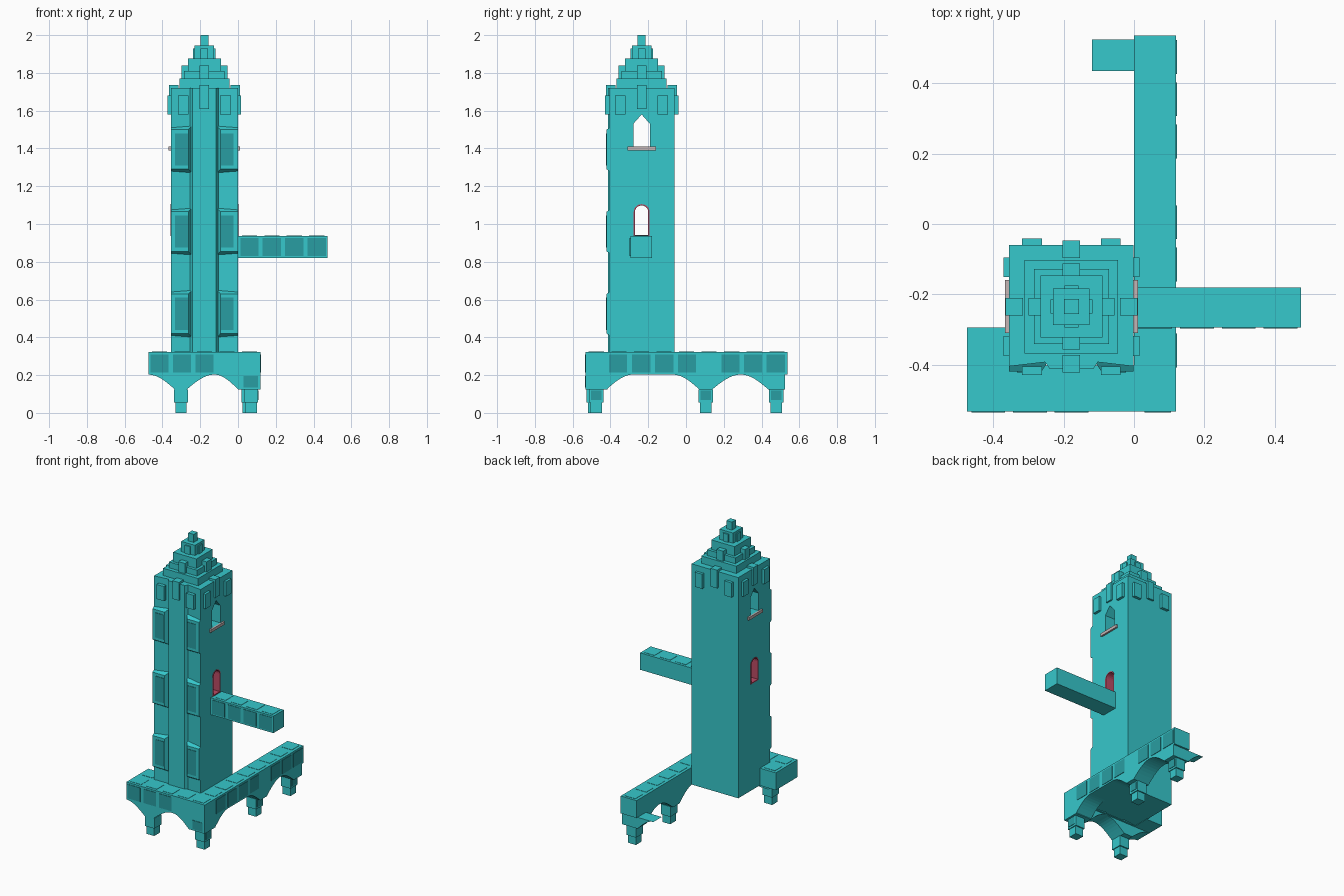
import bpy, bmesh, math
from mathutils import Vector

if "Cube" in bpy.data.objects:
    bpy.data.objects.remove(bpy.data.objects["Cube"])


def material(name, rgb):
    m = bpy.data.materials.new(name)
    m.use_nodes = True
    m.diffuse_color = (*rgb, 1)
    m.node_tree.nodes["Principled BSDF"].inputs["Base Color"].default_value = (*rgb, 1)
    return m


TEAL = material("teal stone", (0.037, 0.578, 0.604))
DARK = material("dark teal panel", (0.022, 0.34, 0.36))
RED = material("red lining", (0.5, 0.07, 0.13))
PALE = material("pale sill", (0.55, 0.46, 0.46))


def finish(name, bm, mat):
    bmesh.ops.recalc_face_normals(bm, faces=bm.faces)
    me = bpy.data.meshes.new(name)
    bm.to_mesh(me)
    bm.free()
    me.materials.append(mat)
    ob = bpy.data.objects.new(name, me)
    bpy.context.collection.objects.link(ob)
    return ob


def box(name, x, y, z, mat=TEAL):
    """Box from (low, high) pairs."""
    bm = bmesh.new()
    bmesh.ops.create_cube(bm, size=1)
    for v in bm.verts:
        v.co = Vector([r[0] if c < 0 else r[1] for c, r in zip(v.co, (x, y, z))])
    return finish(name, bm, mat)


def prism(name, pts, axis, lo, hi, mat=TEAL):
    """Extrude a 2D outline along x, y or z."""
    bm = bmesh.new()
    place = {"x": lambda a, b: (lo, a, b), "y": lambda a, b: (a, lo, b), "z": lambda a, b: (a, b, lo)}[axis]
    face = bm.faces.new([bm.verts.new(place(a, b)) for a, b in pts])
    out = bmesh.ops.extrude_face_region(bm, geom=[face])
    step = Vector([(hi - lo) * (axis == k) for k in "xyz"])
    bmesh.ops.translate(bm, vec=step, verts=[g for g in out["geom"] if isinstance(g, bmesh.types.BMVert)])
    return finish(name, bm, mat)


def around(c, h):
    return (c - h, c + h)


# Tower shaft, with a shallow groove beside each front corner
CX, CY, HALF = -0.178, -0.235, 0.177
BACK, FRONT = -0.06, -0.412
left_half = [(-HALF, BACK), (-HALF, -0.405), (-0.075, -0.393), (-0.062, FRONT)]
outline = [(CX + x, y) for x, y in left_half] + [(CX - x, y) for x, y in reversed(left_half)]
tower = prism("tower_shaft", outline, "z", 0.205, 1.72)


# Window openings straight through the tower
def arch_outline(half, bottom, spring, rise):
    n = 10
    curve = [(CY + half * math.cos(math.pi * i / n), spring + rise * math.sin(math.pi * i / n))
             for i in range(n + 1)]
    return [(CY - half, bottom), (CY + half, bottom)] + curve


pointed = [(CY - 0.044, 1.41), (CY + 0.044, 1.41), (CY + 0.044, 1.53), (CY, 1.58), (CY - 0.044, 1.53)]
outer = arch_outline(0.042, 0.936, 1.065, 0.04)
inner = arch_outline(0.035, 0.943, 1.065, 0.033)


def cut(target, pts):
    cutter = prism("cutter", pts, "x", -1, 1)
    cutter.hide_render = True
    mod = target.modifiers.new("opening", "BOOLEAN")
    mod.operation, mod.solver, mod.object = "DIFFERENCE", "EXACT", cutter
    deps = bpy.context.evaluated_depsgraph_get()
    target.data = bpy.data.meshes.new_from_object(target.evaluated_get(deps))
    target.modifiers.clear()
    bpy.data.objects.remove(cutter)


cut(tower, pointed)
cut(tower, outer)
lining = prism("doorway_lining", outer, "x", CX - HALF - 0.003, CX + HALF + 0.003, RED)
cut(lining, inner)
for side in (-1, 1):
    edge = CX + side * HALF
    box("window_sill", sorted((edge, edge + side * 0.012)), around(CY, 0.075), (1.39, 1.41), PALE)

# Bevelled front corner blocks with dark panels
for z in (0.525, 0.96, 1.395):
    for side in (-1, 1):
        bm = bmesh.new()
        bmesh.ops.create_cube(bm, size=1)
        for v in bm.verts:
            front = v.co.y < 0
            out = HALF if v.co.x > 0 else (0.085 if front else 0.066)
            tall = 0.105 if front else 0.125
            v.co = Vector((CX + side * out, -0.42 if front else -0.39, z + math.copysign(tall, v.co.z)))
        finish("corner_block", bm, TEAL)
        box("corner_panel", around(CX + side * 0.121, 0.034), (-0.423, -0.42), around(z, 0.085), DARK)

# Stepped crown
for half, low, high in ((0.133, 1.72, 1.77), (0.107, 1.77, 1.81), (0.088, 1.81, 1.875),
                        (0.052, 1.875, 1.945), (0.021, 1.945, 2.0)):
    box("crown_step", around(CX, half), around(CY, half), (low, high))


def on_side(name, turn, across, out, z):
    """Box placed on one of the four tower sides."""
    u, v = around(across, out[2]), out[:2]
    s = 1 if turn < 2 else -1
    v = sorted((s * v[0], s * v[1]))
    ranges = (u, v) if turn % 2 else (v, u)
    box(name, [CX + a for a in ranges[0]], [CY + a for a in ranges[1]], z)


for turn in range(4):
    for a in (-0.112, 0.112):
        on_side("parapet_plaque", turn, a, (0.17, 0.194, 0.028), (1.58, 1.68))
    on_side("parapet_tab", turn, 0, (0.138, 0.188, 0.025), (1.61, 1.735))
    on_side("crown_tab", turn, 0, (0.08, 0.122, 0.025), (1.75, 1.84))
    on_side("upper_crown_tab", turn, 0, (0.04, 0.06, 0.02), (1.87, 1.93))

# Raised walkways and the high bridge
FLOOR, TOP = 0.203, 0.322
box("front_walkway", (-0.475, 0), (-0.533, FRONT + 0.01), (FLOOR, TOP))
box("left_walkway", (-0.475, -0.35), (-0.42, -0.295), (FLOOR, TOP))
box("right_walkway", (0, 0.12), (-0.533, 0.537), (FLOOR, TOP))
box("bridge", (-0.005, 0.475), (-0.295, -0.18), (0.82, 0.936))


def slab(name, x, y, z):
    box(name, around(x, 0.04), around(y, 0.04), (z, z + 0.002))


for i in range(9):
    slab("right_slab", 0.06, -0.475 + 0.1195 * i, TOP)
for i in range(4):
    slab("front_slab", -0.415 + 0.119 * i, -0.475, TOP)
    x = 0.06 + 0.119 * i
    slab("bridge_slab", x, -0.237, 0.936)
    box("bridge_panel", around(x, 0.048), (-0.298, -0.295), (0.83, 0.925), DARK)
slab("left_slab", -0.415, -0.355, TOP)
for x in (-0.415, -0.296, -0.178):
    box("front_panel", around(x, 0.048), (-0.536, -0.533), (0.214, 0.31), DARK)
for y in (-0.36, -0.237, -0.115, 0.005, 0.235, 0.355, 0.475):
    box("right_panel", (0.12, 0.123), around(y, 0.048), (0.214, 0.31), DARK)

# Arched supports below the walkways
SPRING = 0.125


def rise(a, b, n=8):
    """Curve from the springing at a to the crown at b."""
    return [(a + (b - a) * i / n, SPRING + (FLOOR - SPRING) * math.sin(math.pi / 2 * i / n))
            for i in range(n + 1)]


def support(name, left, low, high, right, axis, span):
    pts = [(low, SPRING)] if left is None else rise(low, left)[::-1]
    pts += [(high, SPRING)] if right is None else rise(high, right)
    if left is None:
        pts.insert(0, (low, FLOOR))
    if right is None:
        pts.append((high, FLOOR))
    prism(name, pts, axis, *span)


support("front_arch", -0.475, -0.335, -0.27, -0.125, "y", (-0.533, -0.415))
support("corner_front_arch", -0.125, 0.0, 0.12, None, "y", (-0.533, -0.415))
support("corner_side_arch", None, -0.533, -0.42, -0.28, "x", (0, 0.12))
support("middle_arch", -0.07, 0.07, 0.14, 0.29, "x", (0, 0.12))
support("end_arch", 0.29, 0.435, 0.525, None, "x", (0, 0.12))
support("end_side_arch", -0.12, 0.0, 0.01, None, "y", (0.435, 0.525))
box("corner_panel_front", (0.03, 0.105), (-0.536, -0.533), (0.135, 0.195), DARK)

# Pillars
for x, y in ((-0.302, -0.49), (0.07, -0.475), (0.055, 0.105), (0.055, 0.478)):
    box("pillar_foot", around(x, 0.03), around(y, 0.03), (0, 0.06))
    box("pillar_block", around(x, 0.036), around(y, 0.038), (0.055, SPRING))
    if x > 0:
        box("pillar_panel", (x + 0.036, x + 0.039), around(y, 0.027), (0.068, 0.118), DARK)
